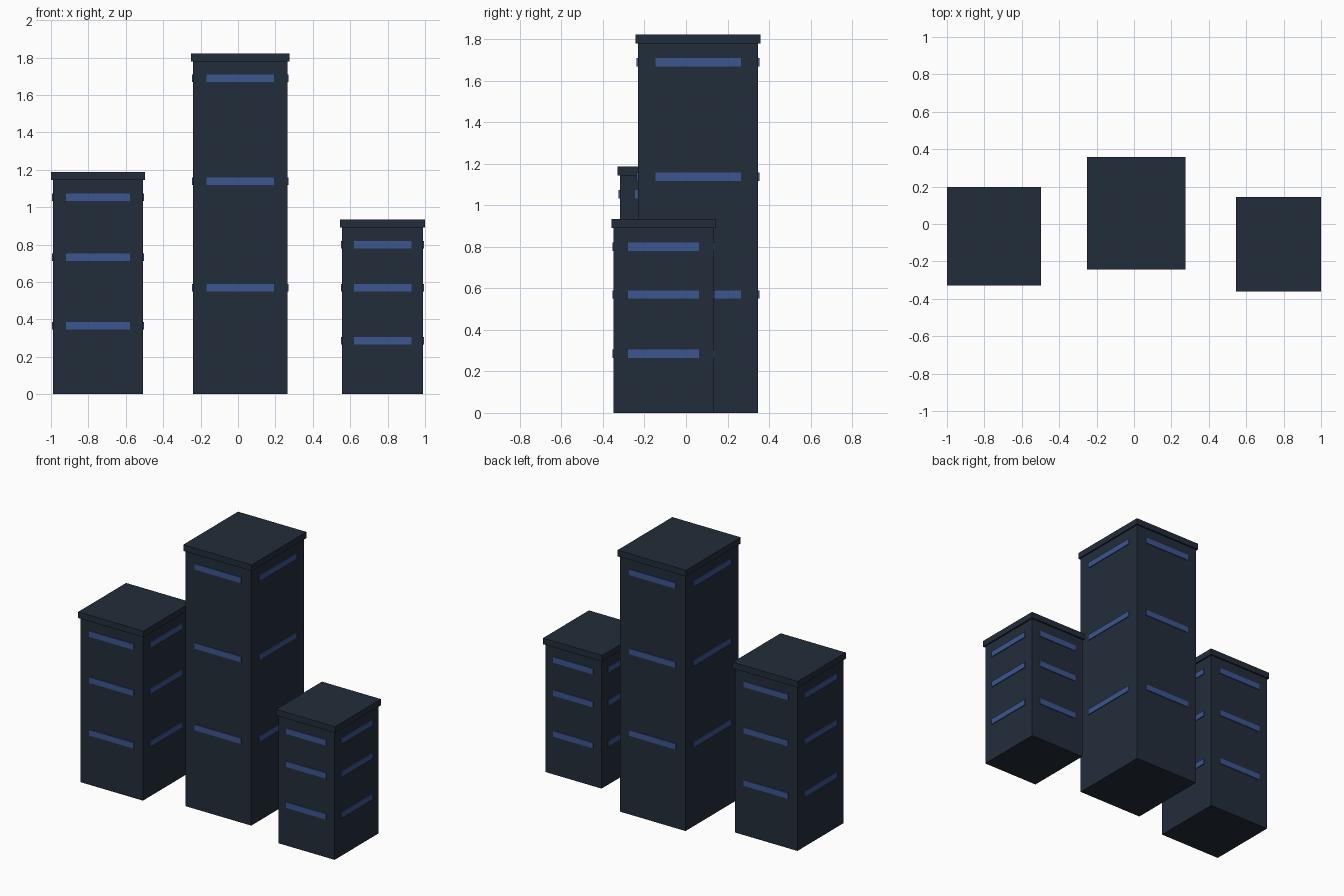
import bpy
from mathutils import Vector

cube = bpy.data.objects.get("Cube")
if cube:
    bpy.data.objects.remove(cube, do_unlink=True)


def make_material(name, colour):
    mat = bpy.data.materials.new(name)
    mat.use_nodes = True
    mat.diffuse_color = (*colour, 1)
    mat.node_tree.nodes["Principled BSDF"].inputs["Base Color"].default_value = (*colour, 1)
    return mat


SLATE = make_material("dark slate", (0.016, 0.026, 0.042))
BLUE = make_material("window blue", (0.045, 0.093, 0.279))


def box(name, centre, size, mat):
    bpy.ops.mesh.primitive_cube_add(size=1, location=centre)
    obj = bpy.context.object
    obj.name = name
    obj.scale = size
    bpy.ops.object.transform_apply(location=False, rotation=False, scale=True)
    obj.data.materials.append(mat)
    return obj


ROOF_HEIGHT = 0.043
OVERHANG = 0.011
WINDOW_HEIGHT = 0.04
WINDOW_SPAN = 0.71
PLATE = 0.006


def tower(name, x, y, width, depth, height, floors):
    # Body and overhanging roof slab
    box(name + "_body", (x, y, height / 2), (width, depth, height), SLATE)
    box(name + "_roof", (x, y, height + ROOF_HEIGHT / 2),
        (width + 2 * OVERHANG, depth + 2 * OVERHANG, ROOF_HEIGHT), SLATE)

    # Window strips on all four sides of each floor
    for floor, z in enumerate(floors, 1):
        for side, sign in (("front", -1), ("back", 1)):
            box(f"{name}_{side}_window_{floor}",
                Vector((x, y + sign * (depth + PLATE) / 2, z)),
                (width * WINDOW_SPAN, PLATE, WINDOW_HEIGHT), BLUE)
        for side, sign in (("right", -1), ("left", 1)):
            box(f"{name}_{side}_window_{floor}",
                Vector((x + sign * (width + PLATE) / 2, y, z)),
                (PLATE, depth * WINDOW_SPAN, WINDOW_HEIGHT), BLUE)


tower("right_tower", -0.749, -0.066, 0.48, 0.505, 1.144, (0.366, 0.732, 1.053))
tower("middle_tower", 0.012, 0.058, 0.505, 0.58, 1.779, (0.57, 1.138, 1.689))
tower("left_tower", 0.773, -0.108, 0.432, 0.482, 0.891, (0.285, 0.57, 0.8))
